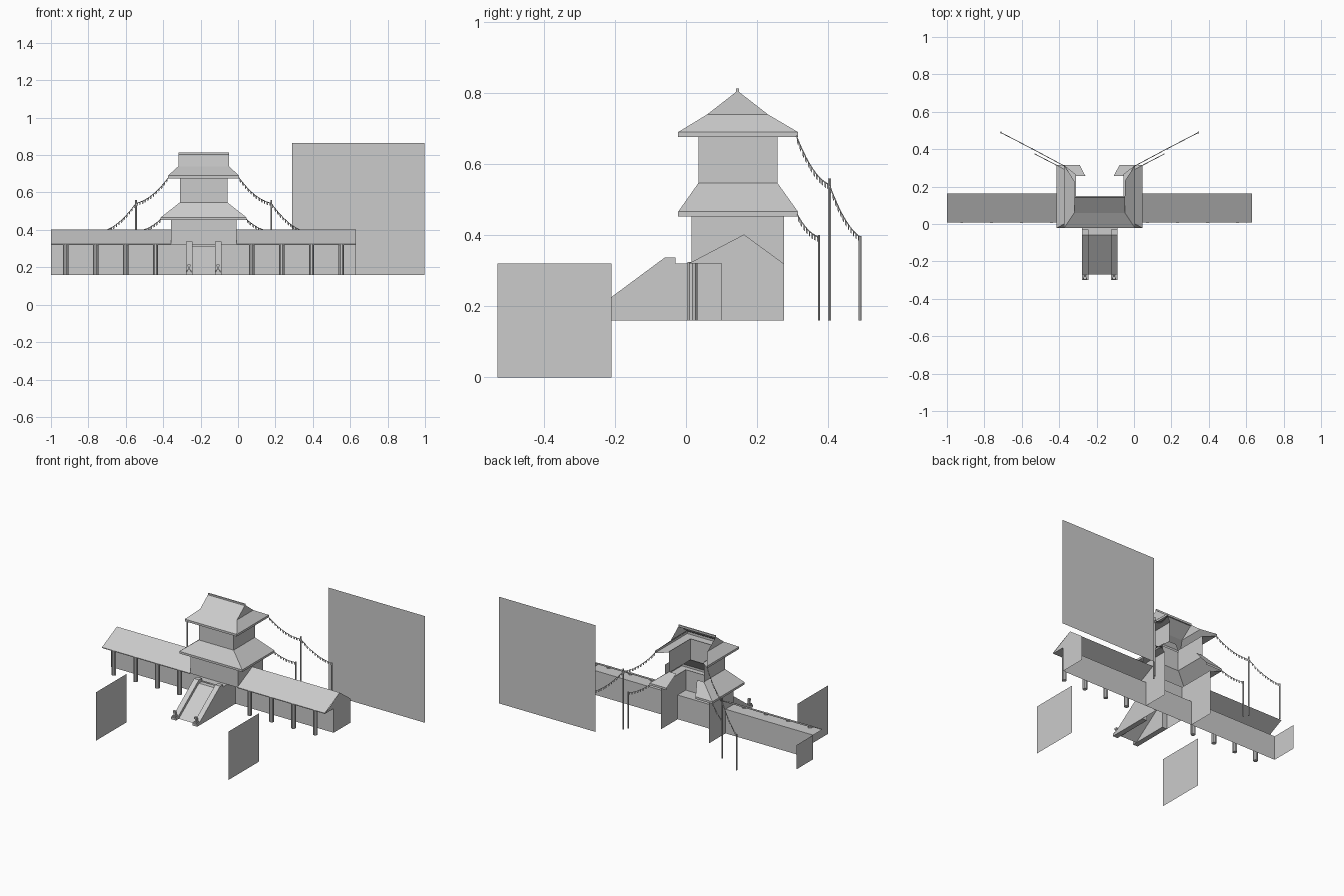
import bpy, bmesh, math
from mathutils import Vector

if "Cube" in bpy.data.objects:
    bpy.data.objects.remove(bpy.data.objects["Cube"])

C = -0.184          # symmetry axis of the gatehouse
G = 0.16            # ground level of the building

grey = bpy.data.materials.new("plain_grey")
grey.diffuse_color = (0.6, 0.6, 0.6, 1)
grey.use_nodes = True
grey.node_tree.nodes["Principled BSDF"].inputs["Base Color"].default_value = grey.diffuse_color


def mesh(name, faces):
    """Object from a list of polygons, shared corners welded."""
    bm = bmesh.new()
    for f in faces:
        bm.faces.new([bm.verts.new(p) for p in f])
    bmesh.ops.remove_doubles(bm, verts=bm.verts, dist=1e-5)
    me = bpy.data.meshes.new(name)
    bm.to_mesh(me)
    bm.free()
    me.materials.append(grey)
    ob = bpy.data.objects.new(name, me)
    bpy.context.collection.objects.link(ob)
    return ob


def extrude_x(profile, x0, x1, caps=True):
    """Closed (y, z) profile swept along x."""
    n = len(profile)
    a = [(x0, *p) for p in profile]
    b = [(x1, *p) for p in profile]
    faces = [[a[i], b[i], b[(i + 1) % n], a[(i + 1) % n]] for i in range(n)]
    return faces + ([a[::-1], b] if caps else [])


def box(x0, x1, y0, y1, z0, z1):
    return extrude_x([(y0, z0), (y1, z0), (y1, z1), (y0, z1)], x0, x1)


def wall_x(x, y0, y1, z0, z1):
    return [(x, y0, z0), (x, y1, z0), (x, y1, z1), (x, y0, z1)]


def wall_y(y, x0, x1, z0, z1):
    return [(x0, y, z0), (x1, y, z0), (x1, y, z1), (x0, y, z1)]


def flat(z, x0, x1, y0, y1):
    return [(x0, y0, z), (x1, y0, z), (x1, y1, z), (x0, y1, z)]


def cylinder(name, x, y, z0, z1, r, sides):
    ring = [(x + r * math.cos(2 * math.pi * i / sides),
             y + r * math.sin(2 * math.pi * i / sides)) for i in range(sides)]
    faces = [[(*ring[i], z0), (*ring[(i + 1) % sides], z0),
              (*ring[(i + 1) % sides], z1), (*ring[i], z1)] for i in range(sides)]
    faces += [[(*p, z0) for p in ring[::-1]], [(*p, z1) for p in ring]]
    return mesh(name, faces)


# Backdrop panels
mesh("large_panel", [wall_y(0.53, 0.29, 0.997, 0.16, 0.865)])
for s in (-1, 1):
    mesh("side_panel", [wall_x(C + s * 0.485, -0.53, -0.21, 0, 0.32)])

# Side wings: single front slope, soffit, wall and end wall
for name, x0, x1 in (("left_wing", -1.0, -0.359), ("right_wing", 0.63, -0.009)):
    mesh(name + "_roof", [
        [(x0, 0.007, 0.325), (x1, 0.007, 0.325), (x1, 0.163, 0.402), (x0, 0.163, 0.402)],
        wall_y(0.007, x0, x1, 0.32, 0.325), flat(0.32, x0, x1, 0.007, 0.1)])
    mesh(name + "_wall", [wall_y(0.1, x0, x1, G, 0.32), wall_x(x0, 0.1, 0.275, G, 0.32)])
mesh("right_wing_gable", [[(0.63, 0.007, 0.32), (0.63, 0.275, 0.32), (0.63, 0.163, 0.402)]])
for s in (-1, 1):
    for i in range(4):
        cylinder("wing_post", C + s * (0.257 + 0.16 * i), 0.018, G, 0.325, 0.0145, 10)

# Gatehouse walls, open to the back
hw = 0.175
lower = [wall_y(0.1, C - hw, C + hw, G, 0.32), flat(0.32, C - hw, C + hw, 0.015, 0.1),
         wall_y(0.015, C - hw, C + hw, 0.32, 0.455)]
upper = [wall_y(0.035, C - 0.127, C + 0.127, 0.54, 0.68)]
for s in (-1, 1):
    lower += [wall_x(C + s * hw, 0.1, 0.275, G, 0.455), wall_x(C + s * hw, 0.015, 0.1, 0.32, 0.455)]
    upper += [wall_x(C + s * 0.127, 0.035, 0.257, 0.54, 0.68)]
mesh("lower_storey", lower)
mesh("upper_storey", upper)


def skirt_roof(name, ho, hi, z0, z1, z2, yi0, yi1, hb, yb):
    """Hipped skirt on front and sides: slopes, fascia and soffit."""
    yo0, yo1 = -0.022, 0.315
    fs = [[(C - ho, yo0, z1), (C + ho, yo0, z1), (C + hi, yi0, z2), (C - hi, yi0, z2)],
          wall_y(yo0, C - ho, C + ho, z0, z1),
          [(C - ho, yo0, z0), (C + ho, yo0, z0), (C + hb, yb, z0), (C - hb, yb, z0)]]
    for s in (-1, 1):
        o, i, b = C + s * ho, C + s * hi, C + s * hb
        fs += [[(o, yo0, z1), (o, yo1, z1), (i, yi1, z2), (i, yi0, z2)],
               wall_x(o, yo0, yo1, z0, z1),
               [(o, yo0, z0), (o, yo1, z0), (b, yo1 - 0.05, z0), (b, yb, z0)]]
    return mesh(name, fs)


skirt_roof("lower_roof", 0.23, 0.127, 0.452, 0.466, 0.547, 0.035, 0.257, hw, 0.015)
skirt_roof("upper_roof", 0.19, 0.135, 0.676, 0.69, 0.74, 0.06, 0.23, 0.127, 0.035)

# Short returns of the lower roof around the back corners
for s in (-1, 1):
    x = [C + s * d for d in (0.23, 0.106, 0.076, 0.127)]
    mesh("lower_roof_return", [
        [(x[0], 0.315, 0.466), (x[1], 0.315, 0.466), (x[2], 0.257, 0.547), (x[3], 0.257, 0.547)],
        wall_y(0.315, x[0], x[1], 0.452, 0.466)])

# Gabled crown: front slope, triangular ends, ridge cap
crown = [[(C - 0.135, 0.06, 0.74), (C + 0.135, 0.06, 0.74),
          (C + 0.135, 0.145, 0.806), (C - 0.135, 0.145, 0.806)]]
for s in (-1, 1):
    x = C + s * 0.135
    crown.append([(x, 0.06, 0.74), (x, 0.23, 0.74), (x, 0.145, 0.806)])
mesh("crown_roof", crown)
mesh("ridge_cap", box(C - 0.135, C + 0.135, 0.141, 0.149, 0.8, 0.813))

# Entrance ramp, landing and side walls with small figures at the foot
mesh("ramp", [[(C - 0.06, -0.27, G), (C + 0.06, -0.27, G), (C + 0.06, -0.06, 0.315), (C - 0.06, -0.06, 0.315)]])
mesh("landing", [flat(0.32, C - 0.095, C + 0.095, -0.03, 0.1)]
     + [wall_x(C + s * 0.095, -0.03, 0.1, G, 0.32) for s in (-1, 1)]
     + [flat(0.315, C - 0.06, C + 0.06, -0.06, -0.03)])
rail = [(-0.3, G), (-0.03, G), (-0.03, 0.337), (-0.06, 0.337), (-0.272, 0.18), (-0.3, 0.175)]
for s in (-1, 1):
    mesh("ramp_side", extrude_x(rail, C + s * 0.06, C + s * 0.095))
    x = C + s * 0.0775
    mesh("guardian_figure", box(x - 0.011, x + 0.011, -0.298, -0.272, 0.175, 0.185)
         + box(x - 0.006, x + 0.006, -0.29, -0.276, 0.185, 0.205)
         + box(x - 0.008, x + 0.008, -0.296, -0.28, 0.203, 0.216))


def garland(name, a, b, sag, flags):
    """Sagging rope with small hanging flags."""
    a, b = Vector(a), Vector(b)

    def at(t):
        return a.lerp(b, t) - Vector((0, 0, 4 * sag * t * (1 - t)))
    cu = bpy.data.curves.new(name, 'CURVE')
    cu.dimensions = '3D'
    cu.bevel_depth = 0.002
    cu.bevel_resolution = 0
    sp = cu.splines.new('POLY')
    sp.points.add(10)
    for i, p in enumerate(sp.points):
        p.co = (*at(i / 10), 1)
    cu.materials.append(grey)
    bpy.context.collection.objects.link(bpy.data.objects.new(name + "_rope", cu))
    fs = []
    for i in range(flags):
        p, q = at((i + 0.25) / flags), at((i + 0.75) / flags)
        d = Vector((0, 0, 0.014))
        fs.append([p, q, q - d, p - d])
    mesh(name + "_flags", fs)


# Poles and garlands on both sides
for s in (-1, 1):
    tall, far, near = (C + s * 0.362, 0.403), (C + s * 0.528, 0.489), (C + s * 0.345, 0.374)
    cylinder("tall_pole", *tall, G, 0.56, 0.005, 6)
    cylinder("far_pole", *far, G, 0.398, 0.005, 6)
    cylinder("near_pole", *near, G, 0.4, 0.004, 6)
    garland("upper_garland", (C + s * 0.188, 0.31, 0.68), (*tall, 0.542), 0.025, 12)
    garland("outer_garland", (*tall, 0.542), (*far, 0.395), 0.022, 12)
    garland("lower_garland", (C + s * 0.228, 0.313, 0.458), (*near, 0.395), 0.012, 8)
